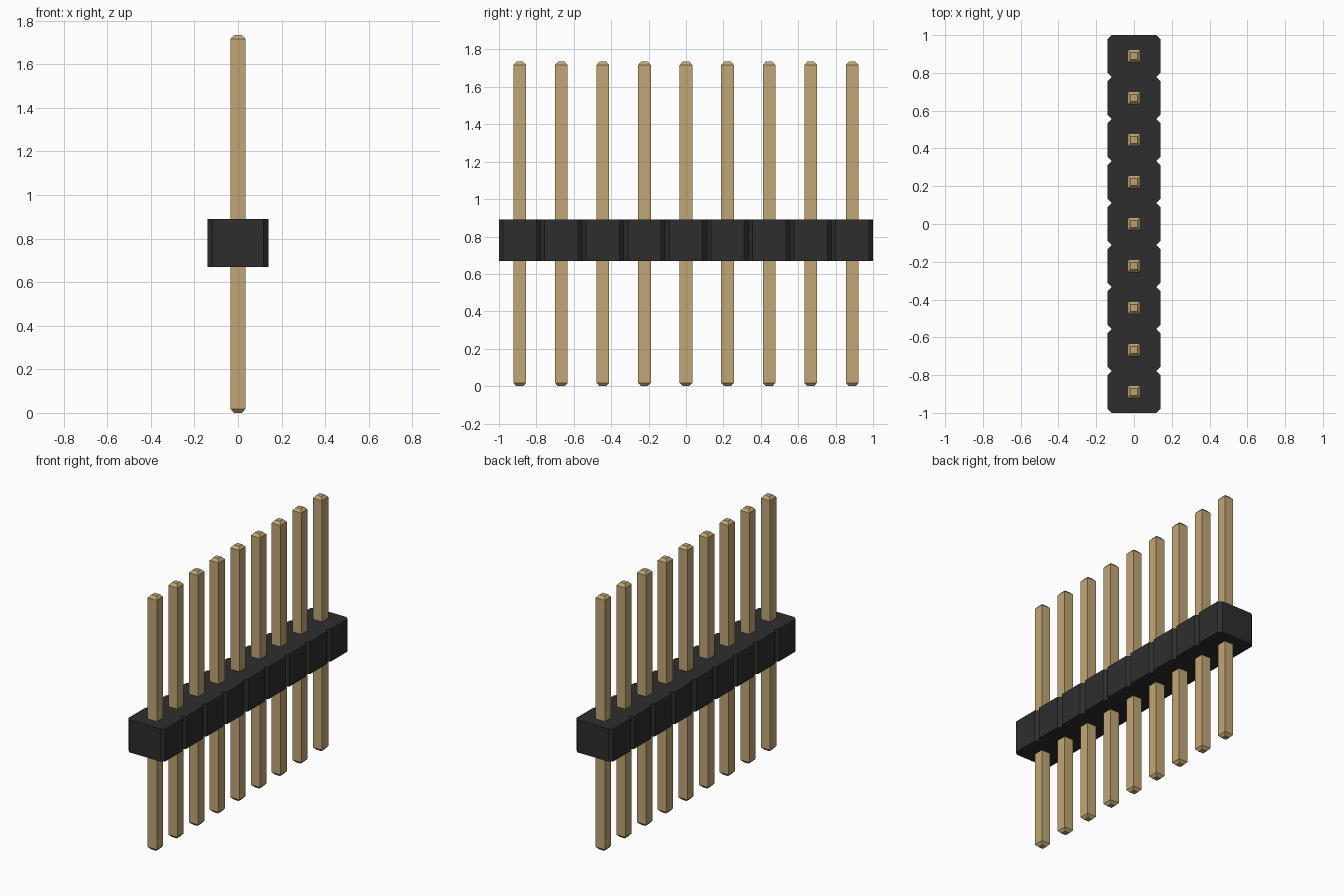
import bpy, bmesh

if "Cube" in bpy.data.objects:
    bpy.data.objects.remove(bpy.data.objects["Cube"])

COUNT = 9
PITCH = 2.0 / COUNT
HALF_W, CHAMFER = 0.14, 0.022
BODY_Z0, BODY_Z1 = 0.67, 0.891
PIN_HALF, TIP_HALF, TIP_H, PIN_TOP = 0.034, 0.018, 0.018, 1.735


def make_material(name, rgb):
    mat = bpy.data.materials.new(name)
    mat.use_nodes = True
    colour = (*rgb, 1.0)
    mat.diffuse_color = colour
    mat.node_tree.nodes["Principled BSDF"].inputs["Base Color"].default_value = colour
    return mat


def add_object(name, bm, mat):
    bmesh.ops.recalc_face_normals(bm, faces=bm.faces)
    mesh = bpy.data.meshes.new(name)
    bm.to_mesh(mesh)
    bm.free()
    mesh.materials.append(mat)
    obj = bpy.data.objects.new(name, mesh)
    bpy.context.collection.objects.link(obj)
    return obj


black = make_material("black plastic", (0.027, 0.027, 0.027))
gold = make_material("pale gold metal", (0.53, 0.38, 0.175))

# Housing: chamfered cells joined into one notched outline, extruded upward
side = [(HALF_W - CHAMFER, -1.0)]
for i in range(COUNT):
    y0 = -1.0 + i * PITCH
    side += [(HALF_W, y0 + CHAMFER),
             (HALF_W, y0 + PITCH - CHAMFER),
             (HALF_W - CHAMFER, y0 + PITCH)]
outline = side + [(-x, y) for x, y in reversed(side)]
bm = bmesh.new()
base = bm.faces.new([bm.verts.new((x, y, BODY_Z0)) for x, y in outline])
top = bmesh.ops.extrude_face_region(bm, geom=[base], use_keep_orig=True)["geom"]
bmesh.ops.translate(bm, vec=(0, 0, BODY_Z1 - BODY_Z0),
                    verts=[v for v in top if isinstance(v, bmesh.types.BMVert)])
add_object("housing", bm, black)


# Pin: square section lofted through four levels, tapered at both tips
def pin_mesh():
    bm = bmesh.new()
    levels = [(0, TIP_HALF), (TIP_H, PIN_HALF),
              (PIN_TOP - TIP_H, PIN_HALF), (PIN_TOP, TIP_HALF)]
    rings = [[bm.verts.new((sx * h, sy * h, z))
              for sx, sy in ((-1, -1), (1, -1), (1, 1), (-1, 1))]
             for z, h in levels]
    for a, b in zip(rings, rings[1:]):
        for k in range(4):
            n = (k + 1) % 4
            bm.faces.new((a[k], a[n], b[n], b[k]))
    bm.faces.new(rings[0][::-1])
    bm.faces.new(rings[-1])
    return bm


# Row of pins sharing one mesh
first = add_object("pin_1", pin_mesh(), gold)
first.location.y = -1.0 + PITCH / 2
for i in range(1, COUNT):
    pin = bpy.data.objects.new(f"pin_{i + 1}", first.data)
    pin.location.y = -1.0 + (i + 0.5) * PITCH
    bpy.context.collection.objects.link(pin)
